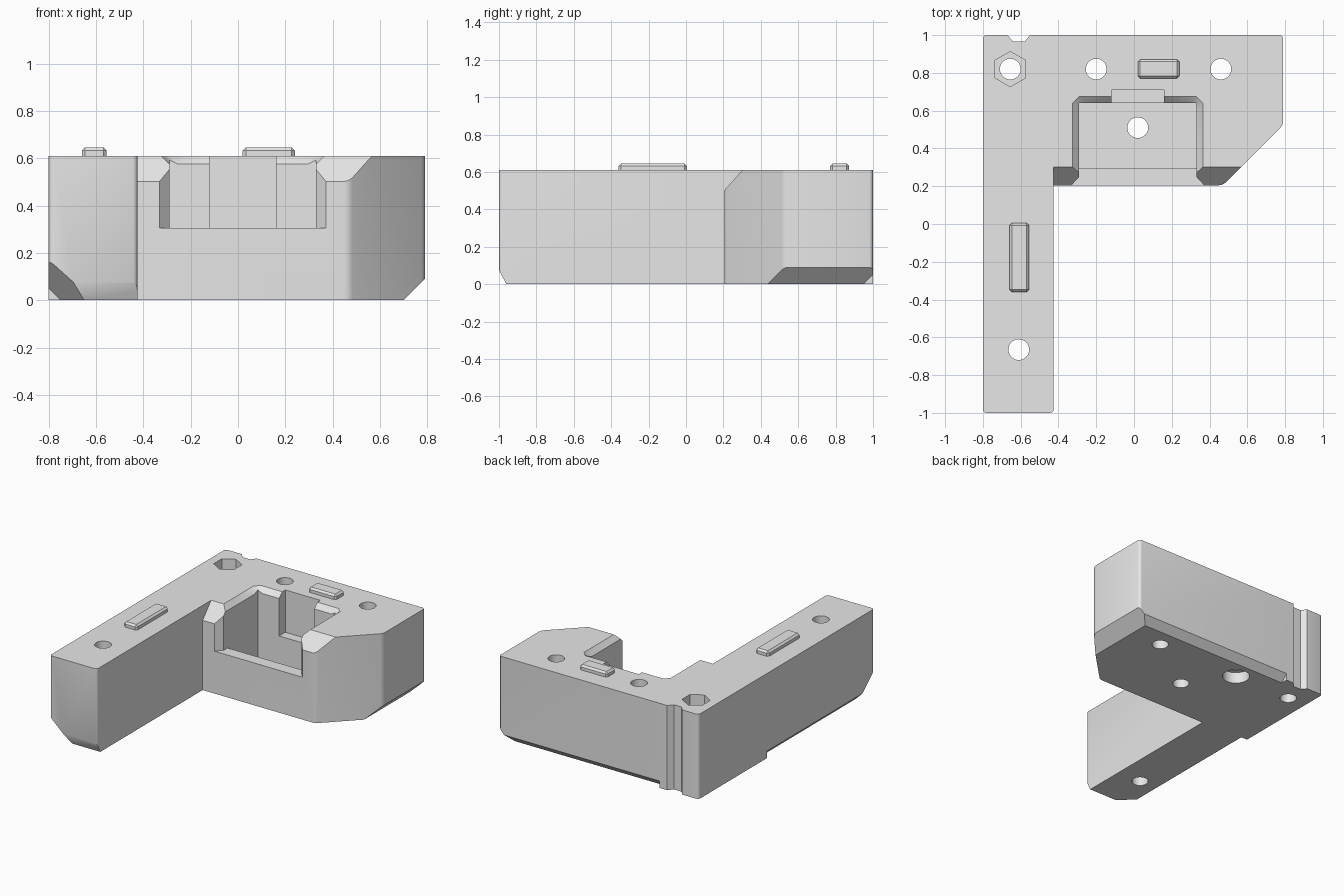
import bpy, bmesh, math
from mathutils import Vector

cube = bpy.data.objects.get("Cube")
if cube:
    bpy.data.objects.remove(cube, do_unlink=True)

grey = bpy.data.materials.new("plain_grey")
grey.use_nodes = True
grey.diffuse_color = (0.8, 0.8, 0.8, 1)
grey.node_tree.nodes["Principled BSDF"].inputs["Base Color"].default_value = (0.8, 0.8, 0.8, 1)


def add_object(name, bm):
    bmesh.ops.recalc_face_normals(bm, faces=bm.faces)
    mesh = bpy.data.meshes.new(name)
    bm.to_mesh(mesh)
    bm.free()
    mesh.materials.append(grey)
    obj = bpy.data.objects.new(name, mesh)
    bpy.context.collection.objects.link(obj)
    return obj


def prism_bm(profile, axis, lo, hi):
    """Extrude a 2D profile along an axis; the profile uses the other two axes in order."""
    def place(p, t):
        co = list(p)
        co.insert("xyz".index(axis), t)
        return co
    bm = bmesh.new()
    a = [bm.verts.new(place(p, lo)) for p in profile]
    b = [bm.verts.new(place(p, hi)) for p in profile]
    n = len(profile)
    bm.faces.new(a)
    bm.faces.new(b)
    for i in range(n):
        j = (i + 1) % n
        bm.faces.new((a[i], a[j], b[j], b[i]))
    return bm


def hull_bm(points):
    bm = bmesh.new()
    for p in points:
        bm.verts.new(p)
    bmesh.ops.convex_hull(bm, input=bm.verts[:])
    return bm


def circle(cx, cy, r, n=32, turn=0.0):
    return [(cx + r * math.cos(turn + math.tau * i / n),
             cy + r * math.sin(turn + math.tau * i / n)) for i in range(n)]


def rect(x0, x1, y0, y1):
    return [(x0, y0), (x1, y0), (x1, y1), (x0, y1)]


def cut(body, bm):
    cutter = add_object("cutter", bm)
    cutter.hide_render = True
    mod = body.modifiers.new("cut", 'BOOLEAN')
    mod.operation = 'DIFFERENCE'
    mod.solver = 'EXACT'
    mod.object = cutter
    bpy.context.view_layer.objects.active = body
    bpy.ops.object.modifier_apply(modifier=mod.name)
    bpy.data.objects.remove(cutter, do_unlink=True)


# L-shaped bracket body with softened upright corners
TOP = 0.61
outline = [(-0.8, -1), (-0.425, -1), (-0.425, 0.205), (0.47, 0.205),
           (0.79, 0.525), (0.79, 1), (-0.8, 1)]
bm = prism_bm(outline, 'z', 0, TOP)
soft = [e for e in bm.edges
        if abs(e.verts[0].co.z - e.verts[1].co.z) > 0.1
        and (e.verts[0].co - Vector((-0.425, 0.205, e.verts[0].co.z))).length > 0.01]
bmesh.ops.bevel(bm, geom=soft, offset=0.02, segments=3, profile=0.5, affect='EDGES')
body = add_object("bracket_body", bm)

# Lower edge chamfers: outer side, back, arm side, arm end
cut(body, prism_bm([(0.65, -0.05), (0.9, -0.05), (0.9, 0.2)], 'y', 0, 1.2))
cut(body, prism_bm([(0.9, -0.05), (1.1, -0.05), (1.1, 0.15)], 'x', -0.49, 1))
cut(body, prism_bm([(-0.7, -0.05), (-0.9, -0.05), (-0.9, 0.15)], 'y', -1.2, 0.22))
cut(body, prism_bm([(-0.94, -0.04), (-1.1, -0.04), (-1.1, 0.27)], 'x', -1, 0))
# Slanted corner at the arm tip
cut(body, hull_bm([(-0.9, -1.1, -0.1), (-0.4, -1.1, -0.1), (-0.9, -0.6, -0.1), (-0.9, -1.1, 0.35)]))

# Sloped upper front edge of the hub
cut(body, prism_bm([(0.1, 0.385), (0.4, 0.72), (0.1, 0.72)], 'x', -0.425, 1))

# Pocket: flared front opening, deep well, back recess, bevelled rim
mouth = [(-0.345, 0.19), (0.385, 0.19), (0.33, 0.25), (0.33, 0.64), (-0.29, 0.64), (-0.29, 0.25)]
cut(body, prism_bm(mouth, 'z', 0.305, 0.8))
cut(body, prism_bm(rect(-0.29, 0.33, 0.295, 0.64), 'z', 0.1, 0.8))
cut(body, prism_bm(rect(-0.12, 0.16, 0.5, 0.71), 'z', 0.305, 0.8))


def rim_ring(grow, z):
    x0, x1, y1, c = -0.29 - grow, 0.33 + grow, 0.64 + grow, 0.035
    return [(x, y, z) for x, y in [(x0, 0.25), (x1, 0.25), (x1, y1 - c), (x1 - c, y1),
                                   (x0 + c, y1), (x0, y1 - c)]]


cut(body, hull_bm(rim_ring(0, 0.575) + rim_ring(0.08, 0.655)))

# Upright groove in the back
cut(body, prism_bm([(-0.695, 1.03), (-0.64, 0.965), (-0.58, 0.965), (-0.525, 1.03)], 'z', -0.1, 0.8))

# Screw holes, with a hex nut seat above and a round seat below
for x, y in [(-0.2, 0.82), (0.46, 0.82), (0.02, 0.51), (-0.655, 0.82), (-0.61, -0.665)]:
    cut(body, prism_bm(circle(x, y, 0.055), 'z', -0.1, 0.8))
cut(body, prism_bm(circle(-0.655, 0.82, 0.093, 6, math.pi / 2), 'z', 0.48, 0.8))
cut(body, prism_bm(circle(-0.2, 0.82, 0.09), 'z', -0.1, 0.08))

# Raised locating keys on top
for name, (x0, x1, y0, y1) in [("arm_key", (-0.66, -0.555, -0.36, 0.005)),
                               ("hub_key", (0.02, 0.24, 0.77, 0.872))]:
    kb = prism_bm(rect(x0, x1, y0, y1), 'z', TOP - 0.01, 0.645)
    edges = [e for e in kb.edges if max(v.co.z for v in e.verts) > 0.64]
    bmesh.ops.bevel(kb, geom=edges, offset=0.013, segments=1, affect='EDGES')
    add_object(name, kb)

# Smooth the rounded corners and bores, keep the rest crisp
bpy.ops.object.select_all(action='DESELECT')
body.select_set(True)
bpy.context.view_layer.objects.active = body
bpy.ops.object.shade_smooth_by_angle(angle=math.radians(31))
